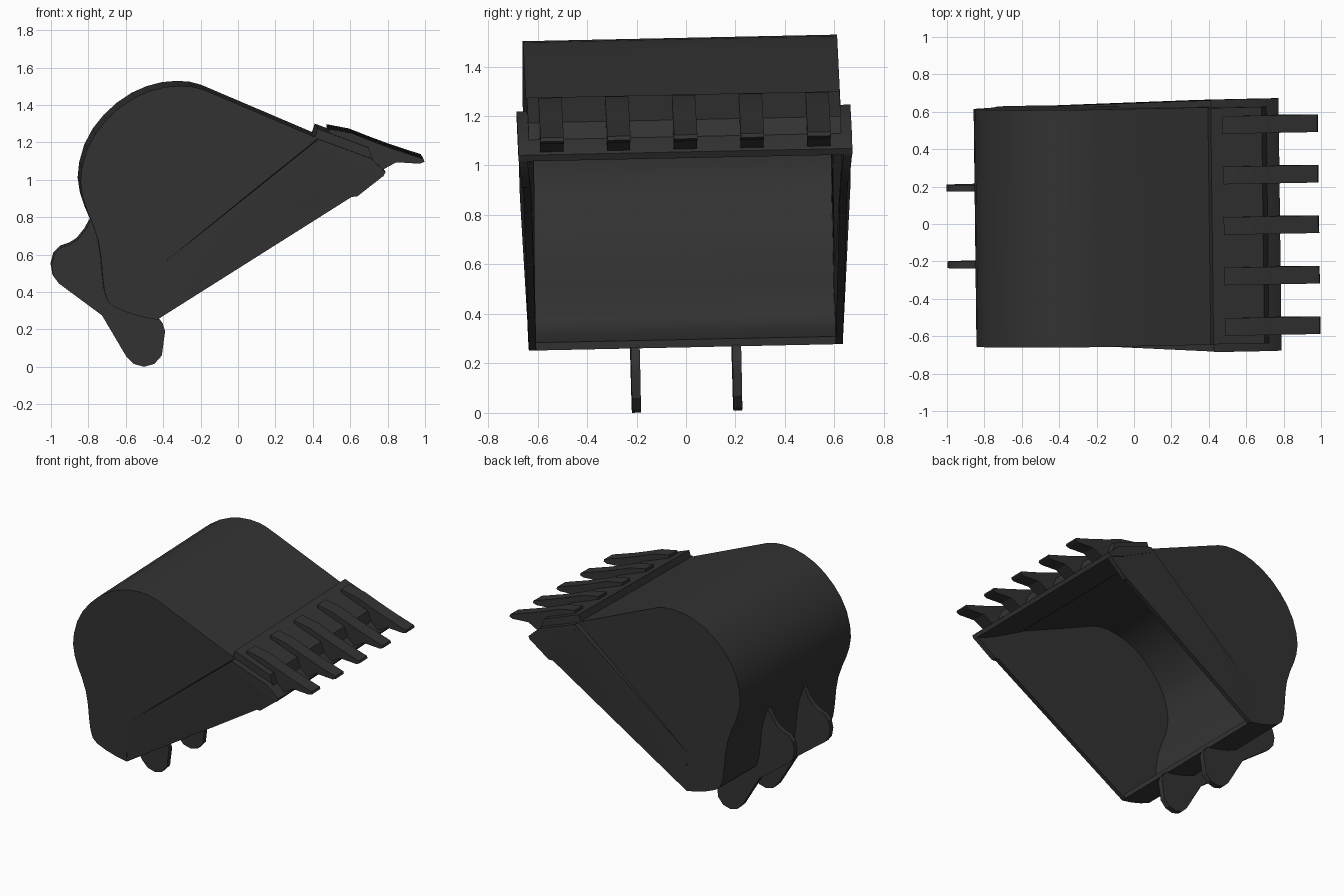
import bpy, bmesh, math
from mathutils import Matrix

if "Cube" in bpy.data.objects:
    bpy.data.objects.remove(bpy.data.objects["Cube"])

steel = bpy.data.materials.new("dark_steel")
steel.diffuse_color = (0.033, 0.033, 0.033, 1)
steel.use_nodes = True
steel.node_tree.nodes["Principled BSDF"].inputs["Base Color"].default_value = steel.diffuse_color

# The whole bucket sits with a very slight roll and yaw
TILT = (Matrix.Translation((0, 0, 0.5)) @ Matrix.Rotation(0.021, 4, 'X')
        @ Matrix.Rotation(0.012, 4, 'Z') @ Matrix.Translation((0, 0, -0.5)))


def finish(name, bm, thickness=0):
    bmesh.ops.recalc_face_normals(bm, faces=bm.faces[:])
    me = bpy.data.meshes.new(name)
    bm.to_mesh(me)
    bm.free()
    me.transform(TILT)
    me.materials.append(steel)
    ob = bpy.data.objects.new(name, me)
    bpy.context.collection.objects.link(ob)
    bpy.context.view_layer.objects.active = ob
    ob.select_set(True)
    if thickness:
        mod = ob.modifiers.new("wall", 'SOLIDIFY')
        mod.thickness = thickness
        mod.offset = -1
        mod.use_even_offset = True
        bpy.ops.object.modifier_apply(modifier=mod.name)
    bpy.ops.object.shade_smooth_by_angle(angle=math.radians(28))
    ob.select_set(False)
    return ob


def prism(name, pts, y0, y1):
    """Extrude an x-z outline between two y values."""
    bm = bmesh.new()
    a = [bm.verts.new((x, y0, z)) for x, z in pts]
    b = [bm.verts.new((x, y1, z)) for x, z in pts]
    n = len(pts)
    bm.faces.new(a)
    bm.faces.new(b[::-1])
    for i in range(n):
        j = (i + 1) % n
        bm.faces.new((a[i], b[i], b[j], a[j]))
    return finish(name, bm)


# Curved shell: wrapped sheet plus the flat rear part of both sides
sheet = [(0.42, 1.235), (-0.19, 1.495), (-0.25, 1.511), (-0.32, 1.516), (-0.40, 1.509),
         (-0.48, 1.488), (-0.56, 1.453), (-0.64, 1.40), (-0.71, 1.335), (-0.77, 1.26),
         (-0.815, 1.175), (-0.842, 1.08), (-0.85, 1.00), (-0.838, 0.92), (-0.815, 0.85),
         (-0.785, 0.78), (-0.755, 0.69), (-0.74, 0.60), (-0.732, 0.50), (-0.722, 0.42),
         (-0.705, 0.365), (-0.67, 0.333), (-0.60, 0.304), (-0.52, 0.28), (-0.44, 0.265)]
crease = (-0.44, 0.54)
bm = bmesh.new()
left = [bm.verts.new((x, -0.635, z)) for x, z in sheet]
right = [bm.verts.new((x, 0.635, z)) for x, z in sheet]
for i in range(len(sheet) - 1):
    bm.faces.new((left[i], right[i], right[i + 1], left[i + 1]))
for row, y in ((left, -0.635), (right, 0.635)):
    bm.faces.new(row + [bm.verts.new((crease[0], y, crease[1]))])
finish("bucket_shell", bm, 0.03)

# Flared side plates, thicker toward the lip, with a bevelled front edge
# x, z, outer half width, inner half width
rim = [(0.42, 1.23, 0.672, 0.605), (-0.44, 0.54, 0.636, 0.605), (-0.44, 0.265, 0.634, 0.605),
       (0.60, 0.922, 0.655, 0.625), (0.63, 0.925, 0.662, 0.628), (0.77, 1.035, 0.674, 0.64),
       (0.78, 1.055, 0.674, 0.64), (0.70, 1.128, 0.674, 0.64)]
for s, side in ((-1, "near"), (1, "far")):
    bm = bmesh.new()
    o = [bm.verts.new((x, s * w, z)) for x, z, w, _ in rim]
    i_ = [bm.verts.new((x, s * w, z)) for x, z, _, w in rim]
    g = bm.verts.new((0.36, 0.89, s * 0.668))
    g.co = (0.36, s * 0.668, 0.89)
    bm.faces.new((o[2], o[3], g))
    bm.faces.new((o[0], o[1], g))
    bm.faces.new((o[1], o[2], g))
    bm.faces.new((o[0], g, o[3], o[4], o[5], o[6], o[7]))
    bm.faces.new(i_)
    for k in range(len(rim)):
        m = (k + 1) % len(rim)
        bm.faces.new((o[k], o[m], i_[m], i_[k]))
    finish("side_plate_" + side, bm)

# Wide cutting edge and the narrower base plate carrying the teeth
prism("cutting_edge", [(0.42, 1.232), (0.70, 1.13), (0.781, 1.055), (0.768, 1.03),
                       (0.65, 1.075), (0.42, 1.19)], -0.675, 0.675)
prism("lip_plate", [(0.40, 1.235), (0.418, 1.287), (0.69, 1.185), (0.715, 1.115),
                    (0.60, 1.14), (0.42, 1.21)], -0.632, 0.632)

# Five teeth
tooth = [(0.48, 1.285), (0.60, 1.262), (0.72, 1.215), (0.82, 1.178), (0.985, 1.124),
         (0.99, 1.108), (0.965, 1.098), (0.84, 1.106), (0.765, 1.065), (0.68, 1.12),
         (0.48, 1.225)]
for k in range(5):
    y = (k - 2) * 0.27
    prism("tooth_%d" % (k + 1), tooth, y - 0.047, y + 0.047)

# Two mounting ears on the back
ear = [(-0.775, 0.80), (-0.792, 0.785), (-0.82, 0.735), (-0.86, 0.685), (-0.90, 0.66),
       (-0.95, 0.643), (-0.985, 0.607), (-1.0, 0.55), (-0.99, 0.49), (-0.96, 0.45),
       (-0.73, 0.28), (-0.60, 0.06), (-0.56, 0.02), (-0.505, 0.005), (-0.45, 0.02),
       (-0.41, 0.065), (-0.40, 0.14), (-0.392, 0.195), (-0.405, 0.235), (-0.43, 0.265),
       (-0.47, 0.285), (-0.60, 0.318), (-0.70, 0.38), (-0.72, 0.55), (-0.74, 0.69)]
for s, side in ((-1, "near"), (1, "far")):
    prism("mounting_ear_" + side, ear, s * 0.205 - 0.018, s * 0.205 + 0.018)
